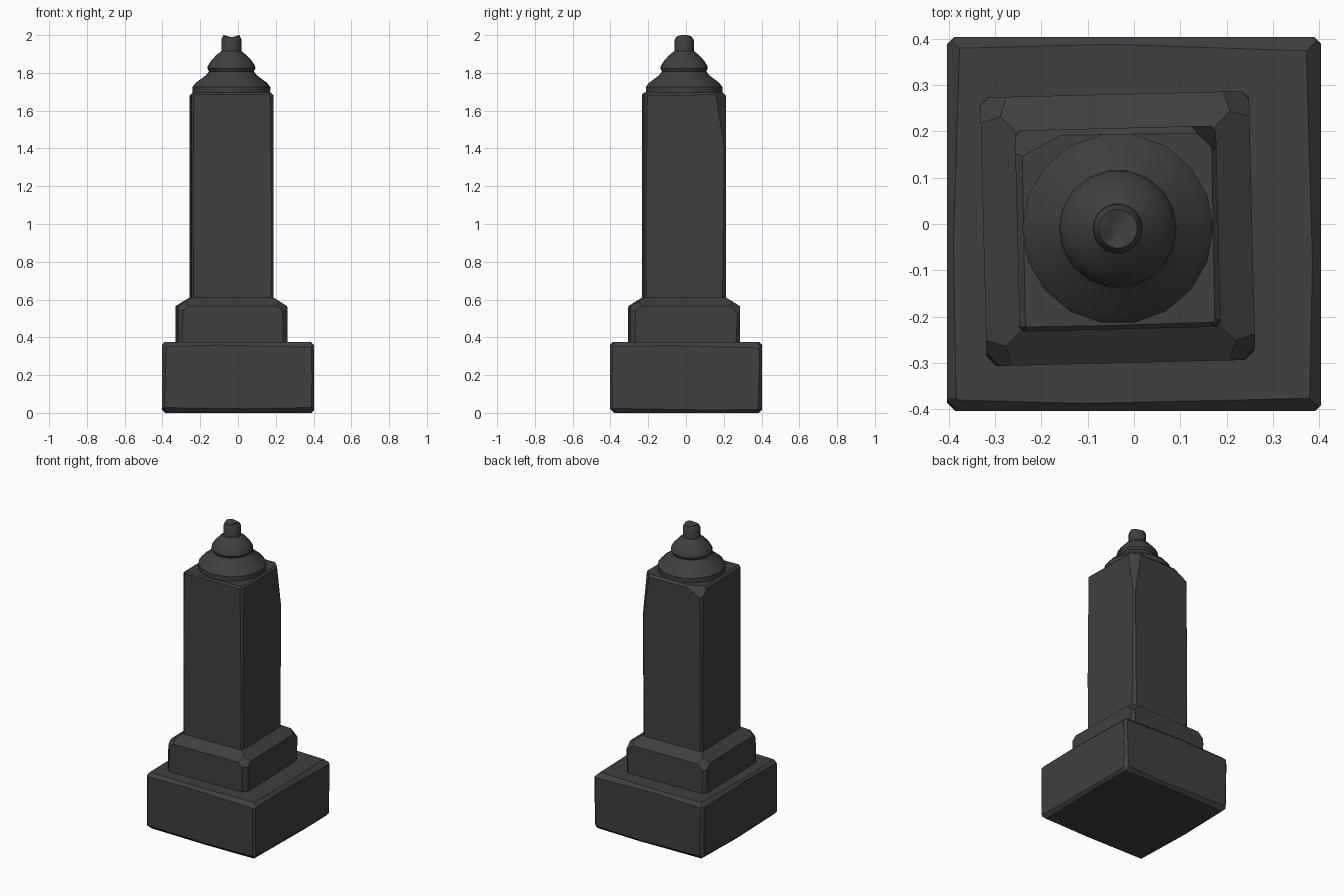
import bpy, bmesh, math, random
from itertools import product
from mathutils import Vector

random.seed(7)
if "Cube" in bpy.data.objects:
    bpy.data.objects.remove(bpy.data.objects["Cube"])

stone = bpy.data.materials.new("dark_grey_stone")
stone.use_nodes = True
colour = (0.05, 0.05, 0.05, 1)
stone.diffuse_color = colour
stone.node_tree.nodes["Principled BSDF"].inputs["Base Color"].default_value = colour

CENTRE = (-0.035, -0.01)   # the upper parts stand slightly off centre
TURN = math.radians(1.4)   # and slightly turned


def finish(name, bm, location=(0, 0), turn=0.0, smooth=25):
    bmesh.ops.recalc_face_normals(bm, faces=bm.faces)
    mesh = bpy.data.meshes.new(name)
    bm.to_mesh(mesh)
    bm.free()
    mesh.materials.append(stone)
    obj = bpy.data.objects.new(name, mesh)
    bpy.context.collection.objects.link(obj)
    obj.location = (location[0], location[1], 0)
    obj.rotation_euler.z = turn
    bpy.ops.object.select_all(action="DESELECT")
    obj.select_set(True)
    bpy.context.view_layer.objects.active = obj
    bpy.ops.object.shade_smooth_by_angle(angle=math.radians(smooth))
    return obj


def box(half, bottom, top):
    bm = bmesh.new()
    bmesh.ops.create_cube(bm, size=2)
    for v in bm.verts:
        v.co = (v.co.x * half, v.co.y * half, top if v.co.z > 0 else bottom)
    return bm


def slice_off(bm, point, normal):
    """Cut away everything beyond a plane and close the flat cut."""
    bmesh.ops.bisect_plane(bm, geom=bm.verts[:] + bm.edges[:] + bm.faces[:],
                           plane_co=point, plane_no=normal, clear_outer=True)
    rim = [e for e in bm.edges if e.is_boundary]
    if rim:
        bmesh.ops.holes_fill(bm, edges=rim, sides=0)


def wear_edges(bm, half, bottom, top, size, tilt, levels=(-1, 1)):
    """Chip every upright edge, level edge and corner with tilted cuts."""
    middle, tall = (bottom + top) / 2, (top - bottom) / 2
    directions = [(x, y, 0) for x, y in product((-1, 1), repeat=2)]
    for s, level in product((-1, 1), levels):
        directions += [(s, 0, level), (0, s, level)]
    directions += list(product((-1, 1), (-1, 1), levels))
    for d in directions:
        d = Vector(d)
        edge = Vector((d.x * half, d.y * half, middle + d.z * tall))
        along = Vector([1.0 if c == 0 else 0.0 for c in d])
        corner = along.length == 0
        for side in ((1,) if corner else (-1, 1)):
            depth = size * random.uniform(0.5, 1.0) * (1.7 if corner else 1)
            lean = along * side * tilt * random.uniform(0.4, 1.0)
            slice_off(bm, edge - d.normalized() * depth, d + lean)


# Base block
base = box(0.403, 0, 0.375)
wear_edges(base, 0.403, 0, 0.375, 0.016, 0.035)
finish("base_block", base, smooth=12)

# Plinth with sloping shoulders
plinth = box(0.29, 0.36, 0.612)
for x, y in ((1, 0), (-1, 0), (0, 1), (0, -1)):
    slice_off(plinth, (x * 0.29, y * 0.29, 0.565), (x * 0.045, y * 0.045, 0.072))
wear_edges(plinth, 0.29, 0.36, 0.56, 0.018, 0.07, levels=())
for x, y in product((-1, 1), repeat=2):
    slice_off(plinth, (x * 0.265, y * 0.265, 0.56), (x, y, 1.1))
finish("plinth", plinth, CENTRE, TURN, smooth=12)

# Tall shaft
shaft = box(0.217, 0.6, 1.695)
wear_edges(shaft, 0.217, 0.6, 1.695, 0.010, 0.012, levels=(1,))
# Larger breaks at the upper back corners
slice_off(shaft, (0.195, 0.195, 1.62), (1, 1, 0.16))
slice_off(shaft, (-0.19, 0.19, 1.67), (-0.5, 1, 0.9))
finish("shaft", shaft, CENTRE, TURN, smooth=12)

# Round stepped cap, turned from a profile
PROFILE = [(0.205, 1.67), (0.206, 1.725), (0.188, 1.748), (0.135, 1.787),
           (0.119, 1.808), (0.127, 1.823), (0.125, 1.838), (0.107, 1.865),
           (0.082, 1.892), (0.054, 1.915)]
SIDES = 18


def ring(bm, radius, height, wobble=0.0):
    verts = []
    for i in range(SIDES):
        a = math.tau * i / SIDES
        z = height + wobble * math.cos(2 * a + 0.5)
        verts.append(bm.verts.new((radius * math.cos(a), radius * math.sin(a), z)))
    return verts


def skin(bm, rings):
    for low, high in zip(rings, rings[1:]):
        for i in range(SIDES):
            j = (i + 1) % SIDES
            bm.faces.new((low[i], low[j], high[j], high[i]))


cap = bmesh.new()
rings = [ring(cap, r, z) for r, z in PROFILE]
skin(cap, rings)
cap.faces.new(rings[0])
cap.faces.new(rings[-1])
finish("round_cap", cap, CENTRE, smooth=28)

# Broken stub with a dented top
stub = bmesh.new()
rings = [ring(stub, 0.052, 1.9), ring(stub, 0.053, 1.975, 0.004),
         ring(stub, 0.042, 1.994, 0.006), ring(stub, 0.02, 1.987, 0.006)]
skin(stub, rings)
stub.faces.new(rings[0])
tip = stub.verts.new((0.004, 0, 1.978))
for i in range(SIDES):
    stub.faces.new((rings[-1][i], rings[-1][(i + 1) % SIDES], tip))
finish("broken_stub", stub, CENTRE, smooth=40)
